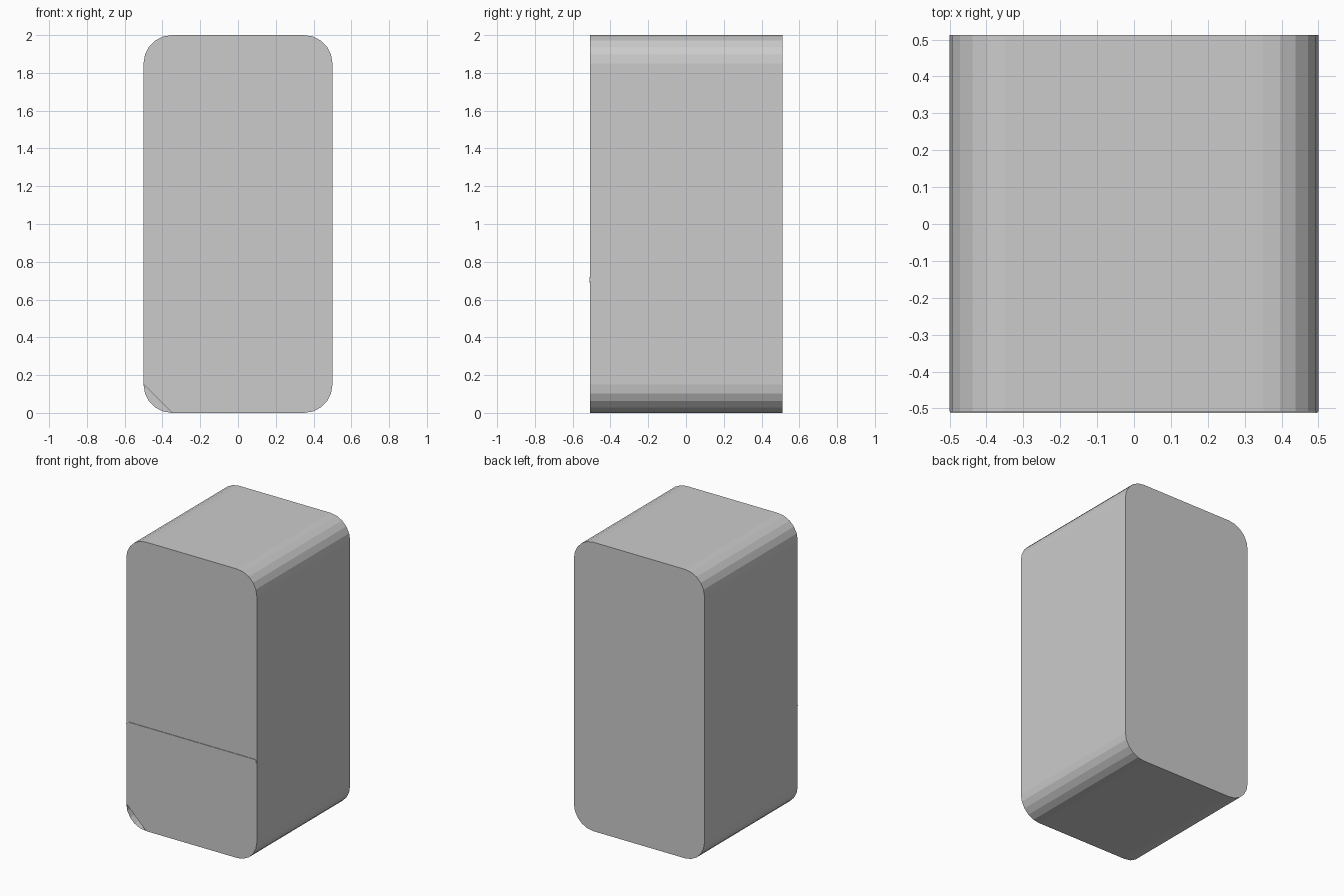
import bpy, bmesh
from math import sin, cos, pi

if "Cube" in bpy.data.objects:
    bpy.data.objects.remove(bpy.data.objects["Cube"])


def rounded_rect(x, z0, z1, r, seg):
    """Rounded outline in x/z; the first seg + 1 points are the lower-left corner."""
    corners = [(-x + r, z0 + r, pi), (x - r, z0 + r, 1.5 * pi),
               (x - r, z1 - r, 0), (-x + r, z1 - r, 0.5 * pi)]
    return [(cx + r * cos(a + i * pi / 2 / seg), cz + r * sin(a + i * pi / 2 / seg))
            for cx, cz, a in corners for i in range(seg + 1)]


def slab(name, outline, y0, y1, skip=()):
    """Extrude an outline along y; 'skip' leaves points out of the front panel."""
    bm = bmesh.new()
    front = [bm.verts.new((x, y0, z)) for x, z in outline]
    back = [bm.verts.new((x, y1, z)) for x, z in outline]
    n = len(outline)
    bm.faces.new([v for i, v in enumerate(front) if i not in skip])
    bm.faces.new(back[::-1])
    for i in range(n):
        j = (i + 1) % n
        bm.faces.new((front[j], front[i], back[i], back[j]))
    mesh = bpy.data.meshes.new(name)
    bm.to_mesh(mesh)
    bm.free()
    obj = bpy.data.objects.new(name, mesh)
    bpy.context.collection.objects.link(obj)
    return obj


# Cabinet, its front panel open at the lower-left corner
slab("cabinet", rounded_rect(0.5, 0, 2, 0.15, 5), -0.508, 0.512, skip=range(1, 5))

# Thin door divider strip
slab("door_divider", rounded_rect(0.498, 0.69, 0.72, 0.014, 3), -0.512, -0.50)
